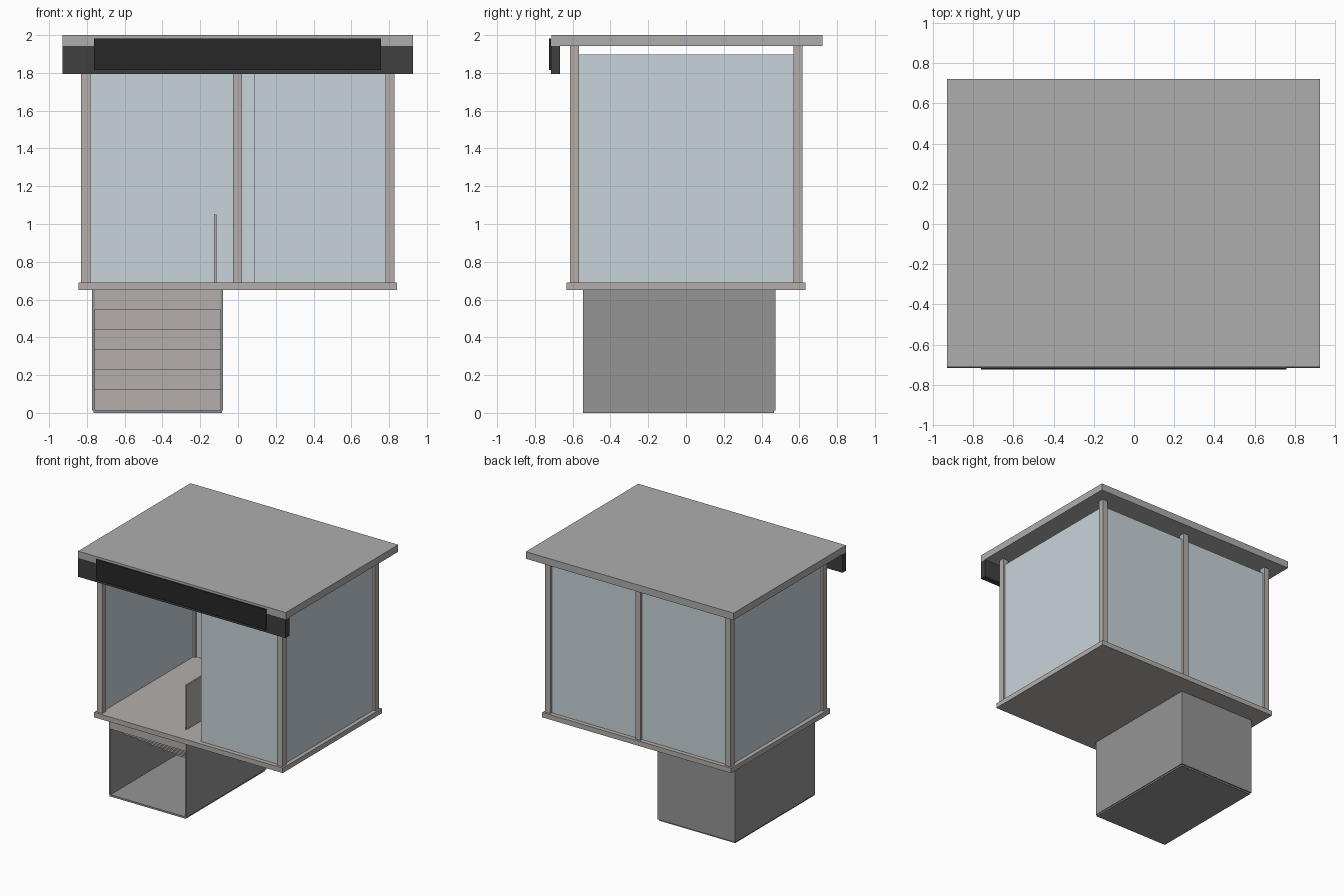
import bpy

if "Cube" in bpy.data.objects:
    bpy.data.objects.remove(bpy.data.objects["Cube"])


def material(name, rgb):
    m = bpy.data.materials.new(name)
    m.diffuse_color = (*rgb, 1)
    m.use_nodes = True
    m.node_tree.nodes["Principled BSDF"].inputs["Base Color"].default_value = m.diffuse_color
    return m


roof_grey = material("roof_grey", (0.42, 0.42, 0.42))
stone = material("stone", (0.46, 0.43, 0.41))
concrete = material("concrete", (0.30, 0.30, 0.30))
glass = material("glass", (0.58, 0.66, 0.70))
charcoal = material("charcoal", (0.05, 0.05, 0.05))
black = material("black", (0.02, 0.02, 0.02))


def box(name, x, y, z, mat):
    """Box from (min, max) pairs on each axis."""
    bpy.ops.mesh.primitive_cube_add(
        size=1, location=[(a + b) / 2 for a, b in (x, y, z)])
    o = bpy.context.object
    o.name = name
    o.scale = [b - a for a, b in (x, y, z)]
    bpy.ops.object.transform_apply(location=False, rotation=False, scale=True)
    o.data.materials.append(mat)
    return o


# floor platform and roof
box("platform", (-0.845, 0.842), (-0.632, 0.632), (0.65, 0.69), stone)
box("roof", (-0.93, 0.926), (-0.713, 0.722), (1.943, 2.0), roof_grey)

# dark fascia under the front of the roof, with blank sign board
box("fascia", (-0.93, 0.926), (-0.716, -0.668), (1.795, 1.943), charcoal)
box("sign_board", (-0.762, 0.758), (-0.725, -0.716), (1.815, 1.983), black)

# corner posts and the middle back post
for x, y, name in ((-0.806, -0.59, "front_left_post"), (0.804, -0.59, "front_right_post"),
                   (-0.806, 0.592, "back_left_post"), (0.804, 0.592, "back_right_post"),
                   (-0.002, 0.592, "back_middle_post")):
    box(name, (x - 0.024, x + 0.024), (y - 0.024, y + 0.024), (0.69, 1.943), stone)

# glass panels; the front left bay is an open doorway
gz = (0.69, 1.897)
for x, name in ((-0.806, "left_glass"), (0.804, "right_glass")):
    box(name, (x - 0.006, x + 0.006), (-0.566, 0.568), gz, glass)
box("back_left_glass", (-0.782, -0.026), (0.586, 0.598), gz, glass)
box("back_right_glass", (0.022, 0.78), (0.586, 0.598), gz, glass)
box("front_glass", (0.085, 0.78), (-0.596, -0.584), gz, glass)

# low guard panel beside the stair
box("guard_panel", (-0.127, -0.115), (-0.49, 0.45), (0.69, 1.05), stone)

# stairwell below the platform, open at the front
wz = (0.012, 0.65)
box("well_floor", (-0.765, -0.085), (-0.545, 0.465), (0.0, 0.014), concrete)
box("well_left_wall", (-0.772, -0.758), (-0.545, 0.475), wz, concrete)
box("well_right_wall", (-0.093, -0.079), (-0.545, 0.475), wz, concrete)
box("well_back_wall", (-0.772, -0.079), (0.463, 0.475), wz, concrete)

# steps descending from the front top to the back bottom
run, rise = 0.168, 0.106
for i in range(6):
    y, z = -0.545 + i * run, 0.65 - i * rise
    box(f"step_{i + 1}", (-0.758, -0.093), (y, y + run), (z - rise, z), stone)
